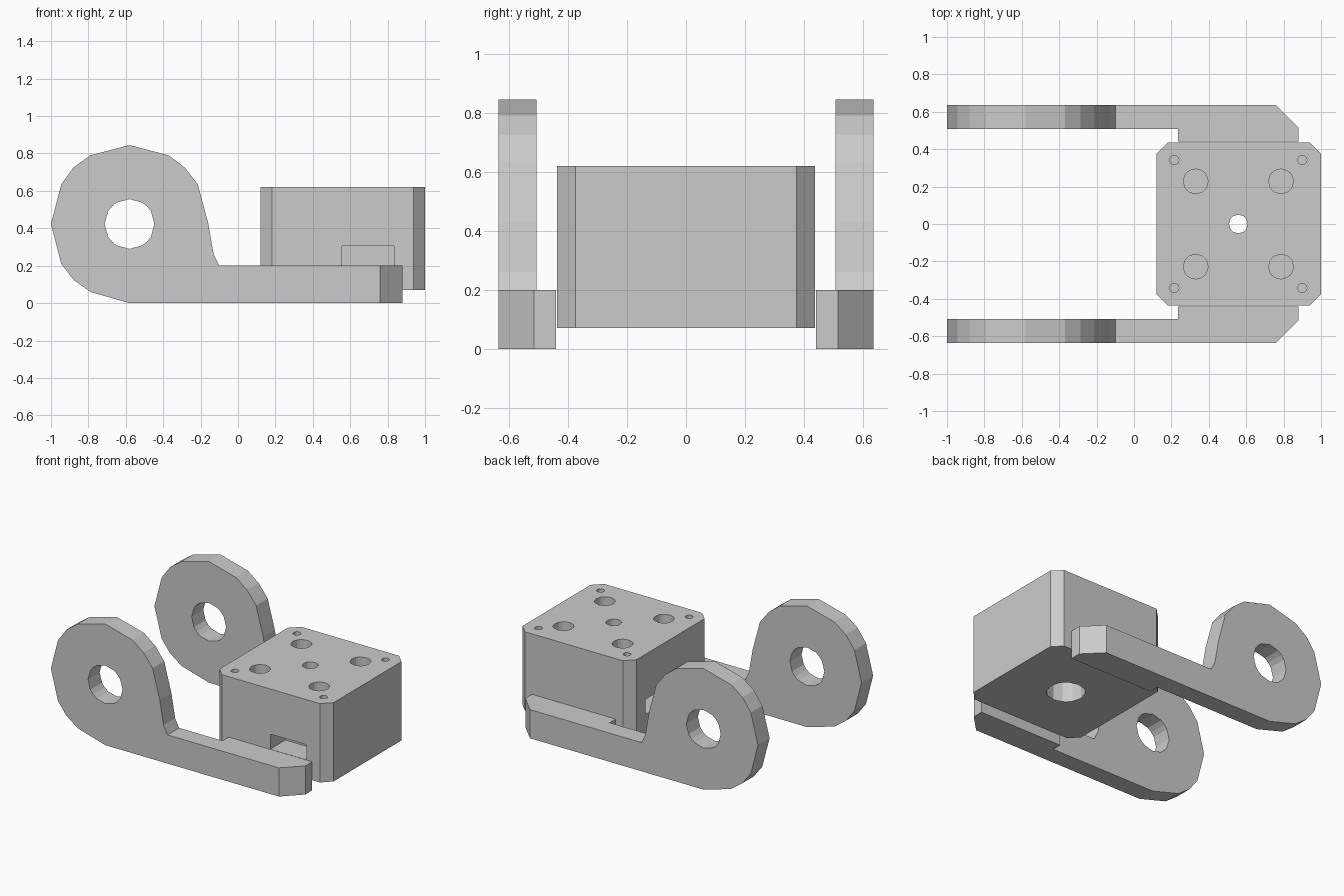
import bpy, bmesh
from math import cos, sin, radians

if "Cube" in bpy.data.objects:
    bpy.data.objects.remove(bpy.data.objects["Cube"])

ANGLES = (0, 30, 45, 60)


def ring(a, b, r):
    """Sixteen-sided circle outline around (a, b)."""
    return [(a + r * cos(radians(q + t)), b + r * sin(radians(q + t)))
            for q in (0, 90, 180, 270) for t in ANGLES]


def prism(name, outline, lo, hi, axis='Z'):
    """Extrude an outline along z (outline in xy) or y (outline in xz)."""
    bm = bmesh.new()

    def pt(p, h):
        return (p[0], p[1], h) if axis == 'Z' else (p[0], h, p[1])
    low = [bm.verts.new(pt(p, lo)) for p in outline]
    top = [bm.verts.new(pt(p, hi)) for p in outline]
    bm.faces.new(low)
    bm.faces.new(top)
    n = len(outline)
    for i in range(n):
        j = (i + 1) % n
        bm.faces.new((low[i], low[j], top[j], top[i]))
    bmesh.ops.recalc_face_normals(bm, faces=bm.faces)
    me = bpy.data.meshes.new(name)
    bm.to_mesh(me)
    bm.free()
    ob = bpy.data.objects.new(name, me)
    bpy.context.collection.objects.link(ob)
    return ob


def rect(x0, x1, y0, y1):
    return [(x0, y0), (x1, y0), (x1, y1), (x0, y1)]


def apply(ob, mod):
    bpy.context.view_layer.objects.active = ob
    bpy.ops.object.modifier_apply(modifier=mod.name)


def cut(ob, cutter):
    mod = ob.modifiers.new("cut", 'BOOLEAN')
    mod.operation = 'DIFFERENCE'
    mod.solver = 'EXACT'
    mod.object = cutter
    cutter.hide_render = True
    apply(ob, mod)
    bpy.data.objects.remove(cutter)


# Side arms: rail and rounded ear in one profile
profile = [(-0.58, 0), (0.88, 0), (0.88, 0.2), (-0.1, 0.2), (-0.13, 0.26),
           (-0.16, 0.43), (-0.215, 0.635), (-0.285, 0.725), (-0.37, 0.79),
           (-0.58, 0.845), (-0.79, 0.79), (-0.88, 0.725), (-0.945, 0.635),
           (-1, 0.423), (-0.945, 0.21), (-0.88, 0.125), (-0.79, 0.06)]
arms = prism("side_arms", profile, 0.44, 0.635, 'Y')
cut(arms, prism("inner_step", rect(-1.2, 0.235, 0.3, 0.507), -0.1, 1))
cut(arms, prism("end_chamfer", [(0.70, 0.695), (0.94, 0.455), (0.94, 0.695)], -0.1, 0.4))
cut(arms, prism("eye", ring(-0.58, 0.423, 0.133), 0.3, 0.8, 'Y'))
mirror = arms.modifiers.new("mirror", 'MIRROR')
mirror.use_axis = (False, True, False)
mirror.use_mirror_merge = False
apply(arms, mirror)

# Main block with chamfered upright corners
c = 0.062
x0, x1, y0, y1 = 0.12, 1.0, -0.437, 0.437
block = prism("main_block", [(x0 + c, y0), (x1 - c, y0), (x1, y0 + c), (x1, y1 - c),
                             (x1 - c, y1), (x0 + c, y1), (x0, y1 - c), (x0, y0 + c)],
              0.07, 0.62)

# Centre bore, wider underneath
cx = 0.558
cut(block, prism("bore", ring(cx, 0, 0.05), 0.0, 0.7))
cut(block, prism("counterbore", ring(cx, 0, 0.122), 0.0, 0.4))

# Blind holes in the top
for sx in (-1, 1):
    for sy in (-1, 1):
        cut(block, prism("large_hole", ring(cx + sx * 0.228, sy * 0.228, 0.066), 0.37, 0.7))
        cut(block, prism("small_hole", ring(cx + sx * 0.342, sy * 0.342, 0.025), 0.42, 0.7))

# Side pockets
cut(block, prism("front_pocket", rect(0.555, 0.835, -0.5, -0.27), 0.2, 0.305))
cut(block, prism("inner_pocket", rect(0.0, 0.285, -0.003, 0.277), 0.2, 0.305))
